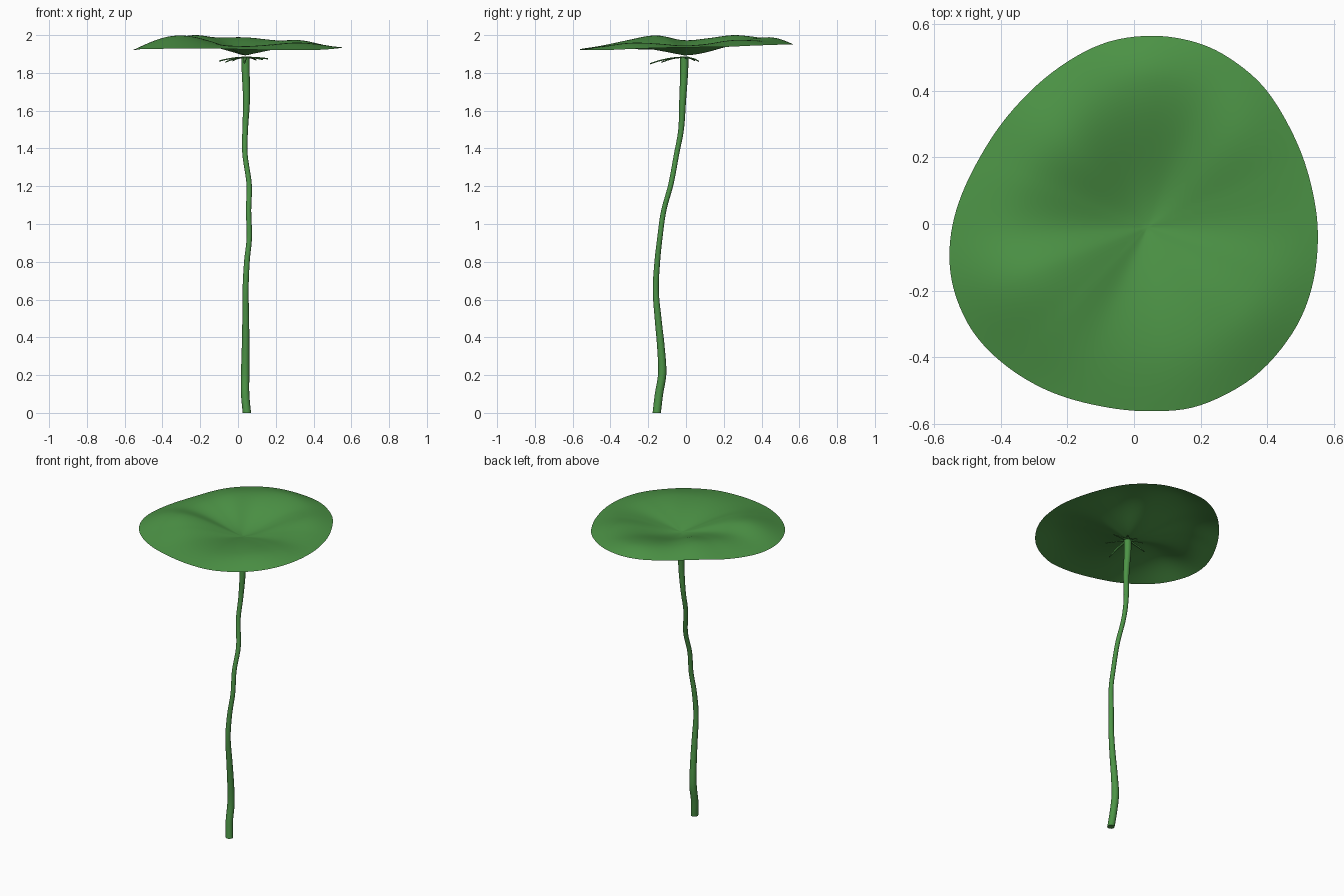
import bpy, bmesh, math
from mathutils import Vector

if "Cube" in bpy.data.objects:
    bpy.data.objects.remove(bpy.data.objects["Cube"])


def material(name, rgb):
    m = bpy.data.materials.new(name)
    m.diffuse_color = (*rgb, 1)
    m.use_nodes = True
    m.node_tree.nodes["Principled BSDF"].inputs["Base Color"].default_value = m.diffuse_color
    return m


GREEN = material("leaf green", (0.073, 0.295, 0.061))


def finish(bm, name):
    bmesh.ops.recalc_face_normals(bm, faces=bm.faces)
    me = bpy.data.meshes.new(name)
    bm.to_mesh(me)
    bm.free()
    ob = bpy.data.objects.new(name, me)
    bpy.context.collection.objects.link(ob)
    me.materials.append(GREEN)
    for p in me.polygons:
        p.use_smooth = len(p.vertices) < 5
    return ob


def spline(pts, u, closed):
    """Catmull-Rom through a list of Vectors, u in index units."""
    n = len(pts)
    i = math.floor(u)
    f = u - i
    pick = (lambda k: pts[k % n]) if closed else (lambda k: pts[min(max(k, 0), n - 1)])
    a, b, c, d = (pick(i + k) for k in (-1, 0, 1, 2))
    return (b * 2 + (c - a) * f + (a * 2 - b * 5 + c * 4 - d) * f * f
            + (b * 3 - a - c * 3 + d) * f ** 3) * 0.5


# Leaf blade outline
outline = [Vector(p) for p in [
    (0.553, -0.03), (0.532, 0.12), (0.483, 0.26), (0.40, 0.40), (0.30, 0.49), (0.19, 0.545),
    (0.05, 0.566), (-0.10, 0.54), (-0.25, 0.453), (-0.38, 0.325), (-0.475, 0.18),
    (-0.535, 0.04), (-0.555, -0.09), (-0.538, -0.21), (-0.48, -0.33), (-0.38, -0.43),
    (-0.25, -0.505), (-0.10, -0.548), (0.05, -0.563), (0.20, -0.545), (0.36, -0.46),
    (0.475, -0.33), (0.535, -0.19)]]
# Every 22.5 degrees: ridge height, rim height, ridge position, flatness of the basin
waves = [Vector(w) for w in [
    (1.945, 1.935, 0.70, 0.1), (1.955, 1.937, 0.70, 0.3), (1.974, 1.945, 0.72, 0.7),
    (1.972, 1.950, 0.76, 0.9), (1.988, 1.952, 0.78, 1.0), (1.988, 1.962, 0.74, 1.0),
    (2.000, 1.960, 0.70, 0.9), (1.985, 1.935, 0.68, 0.6), (1.973, 1.921, 0.65, 0.3),
    (1.998, 1.925, 0.62, 0.4), (1.978, 1.928, 0.60, 0.4), (1.950, 1.930, 0.66, 0.3),
    (1.942, 1.924, 0.66, 0.1), (1.950, 1.920, 0.66, 0.1), (1.960, 1.922, 0.68, 0.2),
    (1.955, 1.930, 0.70, 0.1)]]
centre = Vector((0.04, -0.01))
CZ, RINGS, SEG = 1.893, 28, 138
bm = bmesh.new()
hub = bm.verts.new((*centre, CZ))
prev = None
for r in range(1, RINGS + 1):
    t = r / RINGS
    ring = []
    for s in range(SEG):
        p = spline(outline, s / SEG * len(outline), True) - centre
        ang = math.atan2(p.y, p.x) % math.tau
        top, edge, peak, flat = spline(waves, ang / math.tau * 16, True)
        if t < peak:
            q = t / peak
            rise = (1 - flat) * math.sin(math.pi / 2 * q) + flat * q * q * (3 - 2 * q)
            z = CZ + (top - CZ) * rise
        else:
            z = top + (edge - top) * (1 - math.cos(math.pi / 2 * (t - peak) / (1 - peak)))
        ring.append(bm.verts.new((*(centre + p * t), min(z, 2.0))))
    for s in range(SEG):
        k = (s + 1) % SEG
        if prev:
            bm.faces.new((prev[s], ring[s], ring[k], prev[k]))
        else:
            bm.faces.new((hub, ring[s], ring[k]))
    prev = ring
finish(bm, "leaf_blade")

# Stem: wavy tube, (x, y, z, radius) along its path
path = [Vector(p) for p in [
    (0.047, -0.155, 0.0, 0.022), (0.038, -0.143, 0.10, 0.022), (0.038, -0.126, 0.21, 0.022),
    (0.040, -0.133, 0.35, 0.020), (0.041, -0.148, 0.50, 0.018), (0.040, -0.160, 0.65, 0.016),
    (0.047, -0.152, 0.80, 0.015), (0.060, -0.138, 0.93, 0.014), (0.056, -0.118, 1.07, 0.014),
    (0.059, -0.080, 1.21, 0.014), (0.037, -0.050, 1.37, 0.014), (0.038, -0.026, 1.50, 0.015),
    (0.045, -0.018, 1.65, 0.018), (0.041, -0.010, 1.80, 0.021), (0.040, -0.010, 1.888, 0.022)]]
bm = bmesh.new()
SIDES, STEPS = 16, 84
prev = None
for j in range(STEPS + 1):
    x, y, z, rad = spline(path, j / STEPS * (len(path) - 1), False)
    ring = [bm.verts.new((x + rad * math.cos(math.tau * k / SIDES),
                          y + rad * math.sin(math.tau * k / SIDES), z)) for k in range(SIDES)]
    if prev:
        for k in range(SIDES):
            m = (k + 1) % SIDES
            bm.faces.new((prev[k], prev[m], ring[m], ring[k]))
    else:
        bm.faces.new(ring)
    prev = ring
bm.faces.new(prev)
finish(bm, "stem")

# Thin bracts spreading under the leaf: (angle in degrees, length, tip drop)
bm = bmesh.new()
bracts = [(5, 0.12, 0.008), (50, 0.09, 0.015), (95, 0.08, 0.022), (140, 0.09, 0.018),
          (185, 0.14, 0.020), (228, 0.16, 0.026), (268, 0.18, 0.034), (315, 0.13, 0.012)]
for deg, length, drop in bracts:
    a = math.radians(deg)
    out = Vector((math.cos(a), math.sin(a), 0))
    side = Vector((-out.y, out.x, 0))
    rows = []
    for i in range(9):
        t = i / 8
        w = 0.009 * (1 - t ** 2) ** 0.5 + 0.001
        mid = Vector((*centre, 1.882 - drop * t * t)) + out * length * t
        rows.append([bm.verts.new(mid + side * w * sx + Vector((0, 0, h)))
                     for sx, h in ((-1, 0), (0, 0.004), (1, 0), (0, -0.003))])
    for p, q in zip(rows, rows[1:]):
        for k in range(4):
            bm.faces.new((p[k], p[(k + 1) % 4], q[(k + 1) % 4], q[k]))
    bm.faces.new(rows[0])
    bm.faces.new(rows[-1])
finish(bm, "bracts")
